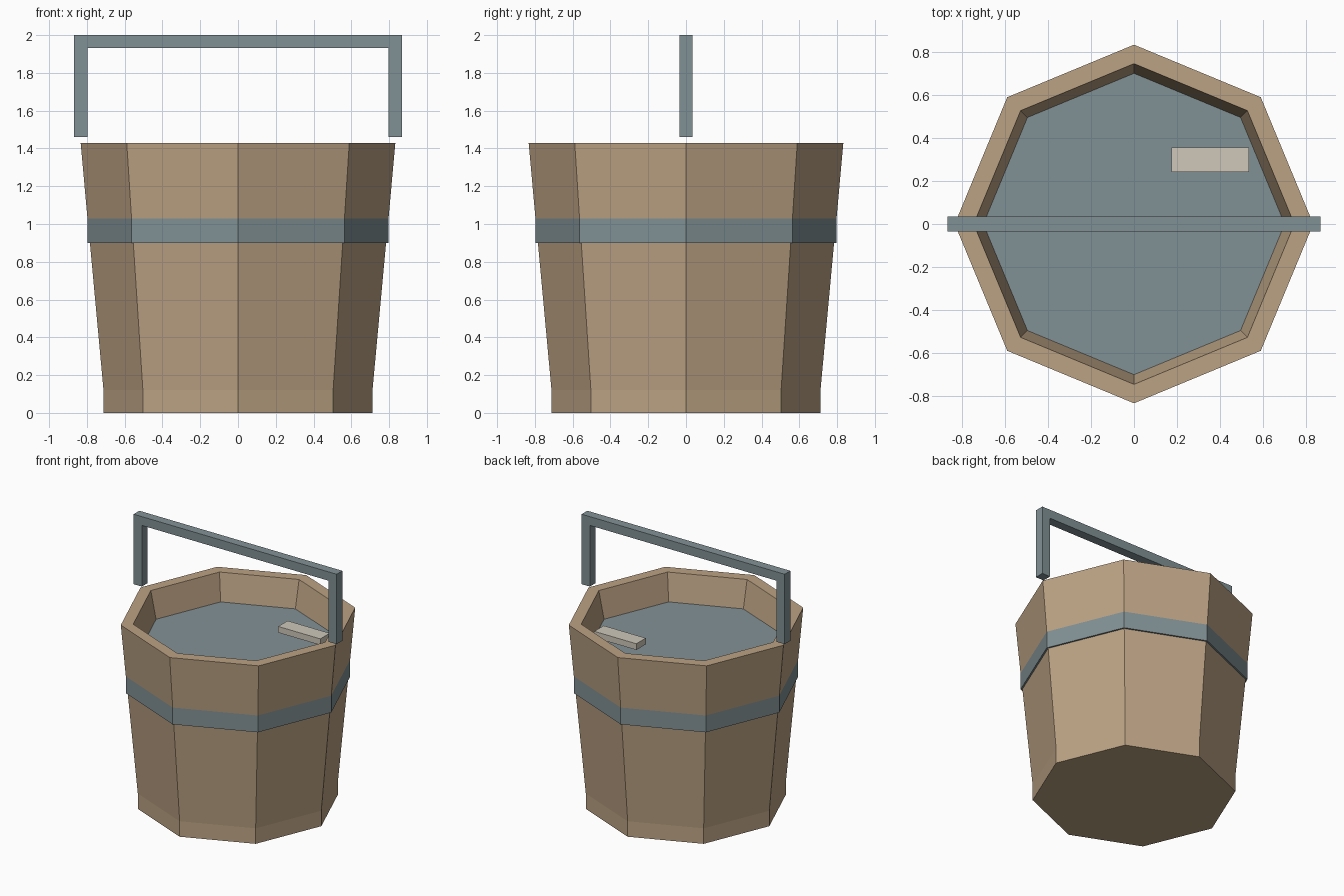
import bpy, bmesh
from math import cos, sin, tau

cube = bpy.data.objects.get("Cube")
if cube:
    bpy.data.objects.remove(cube, do_unlink=True)

SIDES = 8


def material(name, rgb):
    m = bpy.data.materials.new(name)
    m.use_nodes = True
    m.diffuse_color = (*rgb, 1)
    bsdf = next(n for n in m.node_tree.nodes if n.type == 'BSDF_PRINCIPLED')
    bsdf.inputs["Base Color"].default_value = (*rgb, 1)
    return m


wood = material("brown wood", (0.50, 0.365, 0.23))
slate = material("slate grey", (0.222, 0.283, 0.30))
pale = material("pale wood", (0.62, 0.575, 0.49))


def finish(name, bm, *mats):
    bmesh.ops.recalc_face_normals(bm, faces=bm.faces)
    mesh = bpy.data.meshes.new(name)
    bm.to_mesh(mesh)
    bm.free()
    for m in mats:
        mesh.materials.append(m)
    obj = bpy.data.objects.new(name, mesh)
    bpy.context.collection.objects.link(obj)
    return obj


def ring(bm, r, z):
    return [bm.verts.new((r * cos(tau * i / SIDES), r * sin(tau * i / SIDES), z))
            for i in range(SIDES)]


def lathe(bm, profile):
    """Join octagonal rings along a (radius, height) profile."""
    rings = [ring(bm, r, z) for r, z in profile]
    for a, b in zip(rings, rings[1:]):
        for i in range(SIDES):
            j = (i + 1) % SIDES
            bm.faces.new((a[i], a[j], b[j], b[i]))
    return rings


WATER_Z, WATER_R = 1.22, 0.70
BAND_LOW, BAND_HIGH, BAND_R = 0.90, 1.03, 0.797

# Bucket: footing, tapered staves, raised band, rim and inner wall
bm = bmesh.new()
rings = lathe(bm, [(0.712, 0), (0.712, 0.12), (0.784, BAND_LOW),
                   (BAND_R, BAND_LOW), (BAND_R, BAND_HIGH),
                   (0.833, 1.43), (0.745, 1.43), (WATER_R, WATER_Z)])
bm.faces.new(rings[0])
# Water surface closes the inside
water = bm.faces.new(rings[-1])
for f in bm.faces:
    z = f.calc_center_median().z
    in_band = BAND_LOW - 0.01 < z < BAND_HIGH
    f.material_index = int(in_band or f is water)
finish("bucket", bm, wood, slate)

# Handle: a square-section arch standing over the rim
OUT, IN, BASE, UNDER, TOP, HALF = 0.867, 0.797, 1.46, 1.932, 2.0, 0.035
bm = bmesh.new()
outline = [(-OUT, BASE), (-OUT, TOP), (OUT, TOP), (OUT, BASE),
           (IN, BASE), (IN, UNDER), (-IN, UNDER), (-IN, BASE)]
face = bm.faces.new([bm.verts.new((x, -HALF, z)) for x, z in outline])
ext = bmesh.ops.extrude_face_region(bm, geom=[face])["geom"]
bmesh.ops.translate(bm, vec=(0, 2 * HALF, 0),
                    verts=[g for g in ext if isinstance(g, bmesh.types.BMVert)])
finish("handle", bm, slate)

# Small plank floating in the bucket
bm = bmesh.new()
bmesh.ops.create_cube(bm, size=1)
bmesh.ops.scale(bm, vec=(0.36, 0.115, 0.048), verts=bm.verts)
plank = finish("floating_plank", bm, pale)
plank.location = (0.355, 0.298, 1.283)
